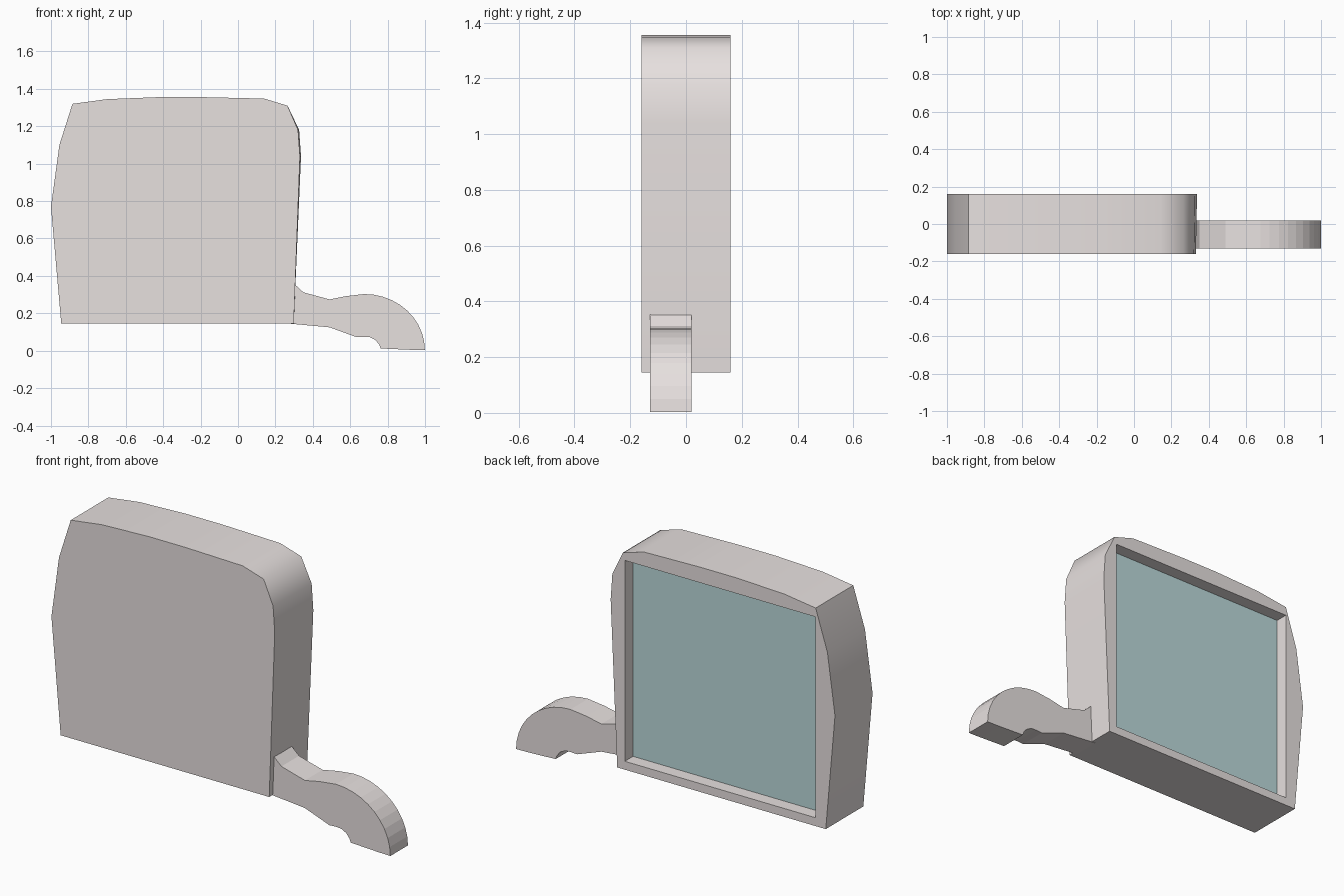
import bpy, bmesh, math

if "Cube" in bpy.data.objects:
    bpy.data.objects.remove(bpy.data.objects["Cube"])


def material(name, color):
    mat = bpy.data.materials.new(name)
    mat.diffuse_color = (*color, 1)
    mat.use_nodes = True
    mat.node_tree.nodes["Principled BSDF"].inputs["Base Color"].default_value = mat.diffuse_color
    return mat


def prism(name, profile, y0, y1, mat=None):
    """Extrude an (x, z) outline from y0 to y1."""
    bm = bmesh.new()
    face = bm.faces.new([bm.verts.new((x, y0, z)) for x, z in profile])
    ext = bmesh.ops.extrude_face_region(bm, geom=[face])
    for v in ext["geom"]:
        if isinstance(v, bmesh.types.BMVert):
            v.co.y = y1
    bmesh.ops.recalc_face_normals(bm, faces=bm.faces)
    mesh = bpy.data.meshes.new(name)
    bm.to_mesh(mesh)
    bm.free()
    obj = bpy.data.objects.new(name, mesh)
    bpy.context.collection.objects.link(obj)
    if mat:
        mesh.materials.append(mat)
    return obj


def rectangle(x0, x1, z0, z1):
    return [(x0, z0), (x1, z0), (x1, z1), (x0, z1)]


shell_mat = material("shell", (0.80, 0.75, 0.74))
glass_mat = material("glass", (0.50, 0.70, 0.71))

# Mirror housing with a rounded top
housing = prism("mirror_housing", [
    (-0.945, 0.145), (0.298, 0.145), (0.337, 1.04), (0.327, 1.18),
    (0.265, 1.31), (0.14, 1.348), (-0.2, 1.356), (-0.42, 1.356),
    (-0.70, 1.345), (-0.885, 1.32), (-0.955, 1.10), (-1.0, 0.77),
], -0.16, 0.16, shell_mat)

# Front right edge leans in slightly
for v in housing.data.vertices:
    if v.co.y < 0 and v.co.x > 0.3:
        v.co.x -= 0.006

# Rectangular recess in the back for the glass
opening = rectangle(-0.885, 0.253, 0.19, 1.272)
cutter = prism("recess_cutter", opening, 0.085, 0.3, shell_mat)
cutter.hide_render = True
cut = housing.modifiers.new("recess", "BOOLEAN")
cut.operation = "DIFFERENCE"
cut.solver = "EXACT"
cut.object = cutter
bpy.context.view_layer.objects.active = housing
housing.select_set(True)
bpy.ops.object.modifier_apply(modifier=cut.name)
bpy.data.objects.remove(cutter)
bpy.ops.object.shade_smooth_by_angle(angle=math.radians(52))

# Mirror glass on the recess floor
prism("mirror_glass", opening, 0.085, 0.09, glass_mat)

# Curved mounting arm: neck, arched shoulder and flat foot
cx, cz, r = 0.675, 0.0, 0.303
arch = [(cx + (0.999 - cx) * math.cos(a), 0.003 + 0.3 * math.sin(a))
        for a in (math.radians(90 - 9 * i) for i in range(11))]
arm = [(0.275, 0.145), (0.303, 0.355), (0.35, 0.312), (0.49, 0.274),
       (0.58, 0.292)] + arch + [
       (0.92, 0.005), (0.763, 0.012), (0.755, 0.033), (0.735, 0.057),
       (0.705, 0.072), (0.675, 0.074), (0.635, 0.072), (0.49, 0.125)]
prism("mounting_arm", arm, -0.13, 0.02, shell_mat)
